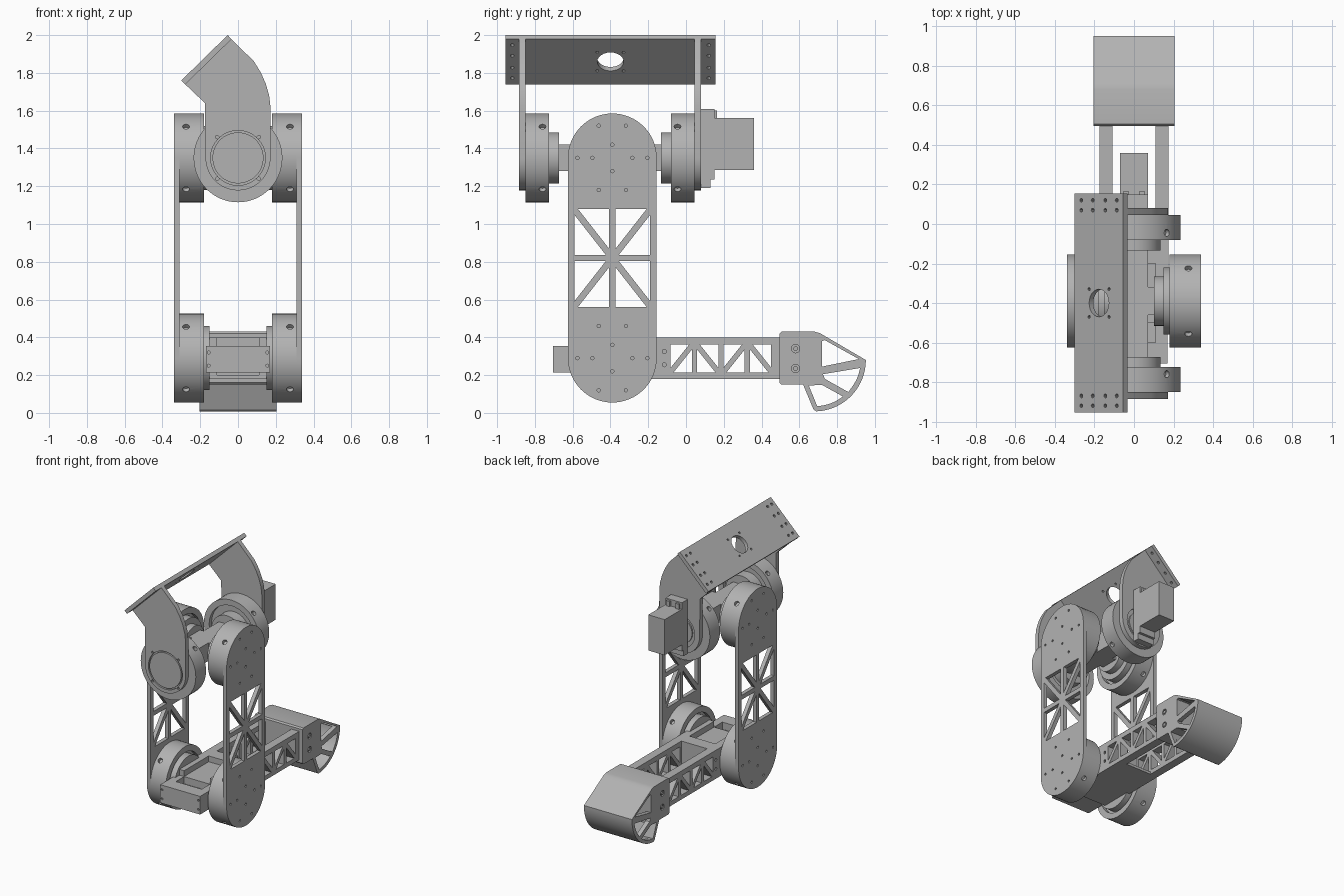
import bpy, bmesh, math
from mathutils import Vector, Matrix

cube = bpy.data.objects.get("Cube")
if cube:
    bpy.data.objects.remove(cube, do_unlink=True)

grey = bpy.data.materials.new("machined grey")
grey.use_nodes = True
colour = (0.45, 0.45, 0.45, 1)
grey.diffuse_color = colour
grey.node_tree.nodes["Principled BSDF"].inputs["Base Color"].default_value = colour
parts = []


# ---------- helpers ----------
def place(axis, u, v, t):
    return Vector({"x": (t, u, v), "y": (u, t, v), "z": (u, v, t)}[axis])


def finish(name, bm):
    bmesh.ops.recalc_face_normals(bm, faces=bm.faces)
    mesh = bpy.data.meshes.new(name)
    bm.to_mesh(mesh)
    bm.free()
    mesh.materials.append(grey)
    ob = bpy.data.objects.new(name, mesh)
    bpy.context.collection.objects.link(ob)
    parts.append(ob)
    return ob


def add_prism(bm, pts, axis, a, b):
    low = [bm.verts.new(place(axis, u, v, a)) for u, v in pts]
    high = [bm.verts.new(place(axis, u, v, b)) for u, v in pts]
    bm.faces.new(low)
    bm.faces.new(high)
    for i in range(len(pts)):
        j = (i + 1) % len(pts)
        bm.faces.new((low[i], low[j], high[j], high[i]))


def prisms(name, polys, axis, a, b):
    bm = bmesh.new()
    for pts in polys:
        add_prism(bm, pts, axis, a, b)
    return finish(name, bm)


def box(name, x, y, z):
    return prisms(name, [rect(x, y)], "z", *z)


def rect(u, v):
    return [(u[0], v[0]), (u[1], v[0]), (u[1], v[1]), (u[0], v[1])]


def arc(cu, cv, r, start, end, n=32):
    angles = [math.radians(start + (end - start) * i / n) for i in range(n + 1)]
    return [(cu + r * math.cos(a), cv + r * math.sin(a)) for a in angles]


def inset(pts, d):
    """Move every side of a convex polygon inwards by d."""
    p = [Vector(q) for q in pts]
    if sum(p[i - 1].cross(p[i]) for i in range(len(p))) < 0:
        p.reverse()
    out = []
    for i in range(len(p)):
        e1 = (p[i] - p[i - 1]).normalized()
        e2 = (p[(i + 1) % len(p)] - p[i]).normalized()
        n1, n2 = Vector((-e1.y, e1.x)), Vector((-e2.y, e2.x))
        out.append(p[i] + (n1 + n2) * d / (1 + n1.dot(n2)))
    return out


def lathe(name, profile, axis, centre, start, sign):
    bm = bmesh.new()
    vs = [bm.verts.new(place(axis, centre[0] + r, centre[1], start + sign * t)) for r, t in profile]
    es = [bm.edges.new(pair) for pair in zip(vs, vs[1:])]
    bmesh.ops.spin(bm, geom=vs + es, cent=place(axis, *centre, 0), axis=place(axis, 0, 0, 1),
                   angle=math.tau, steps=64, use_duplicate=False)
    bmesh.ops.remove_doubles(bm, verts=bm.verts, dist=0.0001)
    return finish(name, bm)


def drills(holes):
    """Cutter made of round pins: centre, direction, radius, length."""
    bm = bmesh.new()
    for p, d, r, length in holes:
        m = Matrix.Translation(p) @ Vector(d).to_track_quat("Z", "Y").to_matrix().to_4x4()
        bmesh.ops.create_cone(bm, cap_ends=True, segments=24 if r > 0.015 else 10,
                              radius1=r, radius2=r, depth=length, matrix=m)
    return finish("cutter", bm)


def cut(ob, cutter):
    mod = ob.modifiers.new("cut", "BOOLEAN")
    mod.operation, mod.solver, mod.object = "DIFFERENCE", "EXACT", cutter
    bpy.context.view_layer.update()
    mesh = bpy.data.meshes.new_from_object(ob.evaluated_get(bpy.context.evaluated_depsgraph_get()))
    ob.modifiers.clear()
    ob.data = mesh
    parts.remove(cutter)
    bpy.data.objects.remove(cutter, do_unlink=True)


LOW, HIGH, MID = 0.29, 1.35, -0.39     # joint heights and joint line in y
DIAGONALS = [(a, b) for a in (-1, 1) for b in (-1, 1)]


def wheel(name, axis, centre, start, sign, width, hub, hub_out, hole_at):
    """Joint housing with a recessed hub and four radial screw holes."""
    ob = lathe(name, [(0, 0), (.235, 0), (.235, width), (.19, width), (.19, width - .03),
                      (hub, width - .03), (hub, width + hub_out), (0, width + hub_out)],
               axis, centre, start, sign)
    cut(ob, drills([(place(axis, centre[0] + a * .166, centre[1] + b * .166, start + sign * hole_at),
                     place(axis, a, b, 0), .018, .05) for a, b in DIAGONALS]))


# ---------- thigh: side plates and their joint housings ----------
for side, s in (("left", 1), ("right", -1)):
    outline = arc(MID, HIGH, .235, 0, 180) + arc(MID, LOW, .235, 180, 360)
    plate = prisms(side + "_thigh_plate", [outline], "x", s * .31, s * .34)
    windows = []
    for a, b in DIAGONALS:
        corner = (MID + a * .217, .82 + b * .277)
        windows.append(inset([(MID, .82), (MID, corner[1]), corner], .017))
        windows.append(inset([(MID, .82), (corner[0], .82), corner], .017))
    cut(plate, prisms("cutter", windows, "x", s * .28, s * .37))
    screws = [(u * a, v * b) for u, v in ((.072, .17),) for a, b in DIAGONALS]
    screws += [(a * u, 0) for u in (.106, .185) for a in (-1, 1)] + [(0, .07), (0, -.07)]
    cut(plate, drills([((s * .34, MID + u, z + v), (1, 0, 0), .009, .03)
                       for z in (LOW, HIGH) for u, v in screws]))
    for label, z in (("knee", LOW), ("hip", HIGH)):
        wheel(f"{side}_{label}_housing", "x", (MID, z), s * .31, -s, .13, .17, .03, .035)

# ---------- hip cross: front and back housings with the central block ----------
for label, start, s in (("front", -.85, 1), ("back", .045, -1)):
    wheel(label + "_hip_housing", "y", (0, HIGH), start, s, .125, .135, .053, .09)
box("hip_cross_long", (-.07, .07), (-.7, -.1), (1.28, 1.42))
box("hip_cross_wide", (-.17, .17), (MID - .07, MID + .07), (1.28, 1.42))
for s in (-1, 1):
    lathe("hip_cross_flange", [(0, 0), (.125, 0), (.125, .05), (0, .05)],
          "x", (MID, HIGH), s * .15, -s)

# ---------- top bracket ----------
hanger = arc(0, HIGH, .172, 180, 360) + [(.172, 1.62), (.165, 1.68), (.148, 1.74), (.122, 1.8),
                                         (.085, 1.86), (-.034, 1.979), (-.279, 1.739), (-.175, 1.64)]
front = prisms("front_hanger", [hanger], "y", -.885, -.85)
back = prisms("back_hanger", [hanger], "y", .045, .08)
ring = lathe("cutter", [(.135, 0), (.145, 0), (.145, .02), (.135, .02), (.135, 0)],
             "y", (0, HIGH), -.89, 1)
cut(front, ring)
cut(front, drills([((a * .11, -.885, HIGH + b * .11), (0, 1, 0), .009, .03) for a, b in DIAGONALS]))
cut(back, drills([((0, .08, HIGH), (0, 1, 0), .13, .04)]))
lathe("back_hub", [(0, 0), (.1, 0), (.1, .025), (0, .025)], "y", (0, HIGH), .045, 1)

top = prisms("top_plate", [[(-.3, 1.76), (-.055, 2), (-.034, 1.979), (-.279, 1.739)]], "y", -.955, .155)
normal = Vector((-1, 0, 1)).normalized()
along = Vector((1, 0, 1)).normalized()
centre = Vector((-.167, -.4, 1.87))
holes = [(centre, normal, .07, .2)]
holes += [(centre + along * a * .07 + Vector((0, b * .07, 0)), normal, .008, .1) for a, b in DIAGONALS]
holes += [(centre + along * u + Vector((0, v, 0)), normal, .01, .1)
          for u in (-.125, -.045, .045, .125) for v in (-.52, -.47, .47, .52)]
cut(top, drills(holes))

# ---------- hip motor ----------
box("motor", (-.07, .07), (.14, .36), (1.285, 1.56))
prisms("motor_mount", [[(.08, 1.19), (.13, 1.19), (.13, 1.235), (.15, 1.235), (.15, 1.61), (.08, 1.61)]],
       "x", -.07, .07)
for x in (-.04, .04):
    box("mount_ear", (x - .015, x + .015), (.15, .165), (1.56, 1.6))

# ---------- knee block ----------
knee = box("knee_block", (-.17, .17), (-.705, -.2), (.215, .355))
cut(knee, box("cutter", (-.11, .11), (-.6, -.5), (.3, .4)))
cut(knee, drills([((a * .155, -.705, .285 + b * .035), (0, 1, 0), .008, .03) for a, b in DIAGONALS]))
box("knee_cross_wall", (-.12, .12), (-.2, -.1), (.18, .4))
box("knee_floor", (-.12, .12), (-.5, .05), (.18, .2))

# ---------- shin: two lattice arms ----------
nodes = [-.095, .045, .185, .325, .465]
bays = []
for i, (y0, y1) in enumerate(zip(nodes, nodes[1:])):
    bottom, roof = .2, .375
    if i % 2:
        y0, y1 = y1, y0
    bays.append(inset([(y0, bottom), (y1, roof), (y0, roof)], .014))
    bays.append(inset([(y0, bottom), (y1, bottom), (y1, roof)], .014))
for side, s in (("left", 1), ("right", -1)):
    arm = prisms(side + "_shin_arm", [rect((-.5, .51), (.18, .4))], "x", s * .11, s * .175)
    cut(arm, prisms("cutter", bays, "x", s * .08, s * .2))
    cut(arm, drills([((s * .175, -.115, z), (1, 0, 0), .011, .03) for z in (.255, .325)]))

# ---------- foot: hollow shell with spoked sides ----------
sole = arc(.68, .28, .272, -88, 0, 24)
foot = prisms("foot", [[(.495, .16), (.505, .15), (.62, .15), (.675, .018)] + sole
                       + [(.735, .407), (.71, .422), (.68, .43), (.505, .43), (.495, .42)]], "x", -.205, .205)
cavity = [(.645, .15), (.69, .03)] + arc(.68, .28, .248, -80, -3, 20) + [(.73, .385), (.717, .385), (.717, .15)]
cut(foot, prisms("cutter", [cavity], "x", -.17, .17))
spokes = [
    [(.72, .38), (.72, .245), (.915, .285), (.735, .385)],
    [(.725, .205), (.735, .18), (.86, .11)] + arc(.68, .28, .245, -38, -10, 8),
    [(.65, .145), (.695, .035)] + arc(.68, .28, .245, -78, -52, 8) + [(.72, .148)],
]
cut(foot, prisms("cutter", spokes, "x", -.25, .25))
cut(foot, drills([((s * .205, .58, z), (1, 0, 0), .022, .02) for s in (-1, 1) for z in (.235, .34)]))
for s in (-1, 1):
    for z in (.235, .34):
        lathe("foot_screw", [(0, 0), (.012, 0), (.012, .012), (0, .012)], "x", (.58, z), s * .194, s)

# ---------- shading ----------
bpy.ops.object.select_all(action="DESELECT")
for ob in parts:
    ob.select_set(True)
bpy.context.view_layer.objects.active = parts[0]
bpy.ops.object.shade_smooth_by_angle(angle=math.radians(30))
